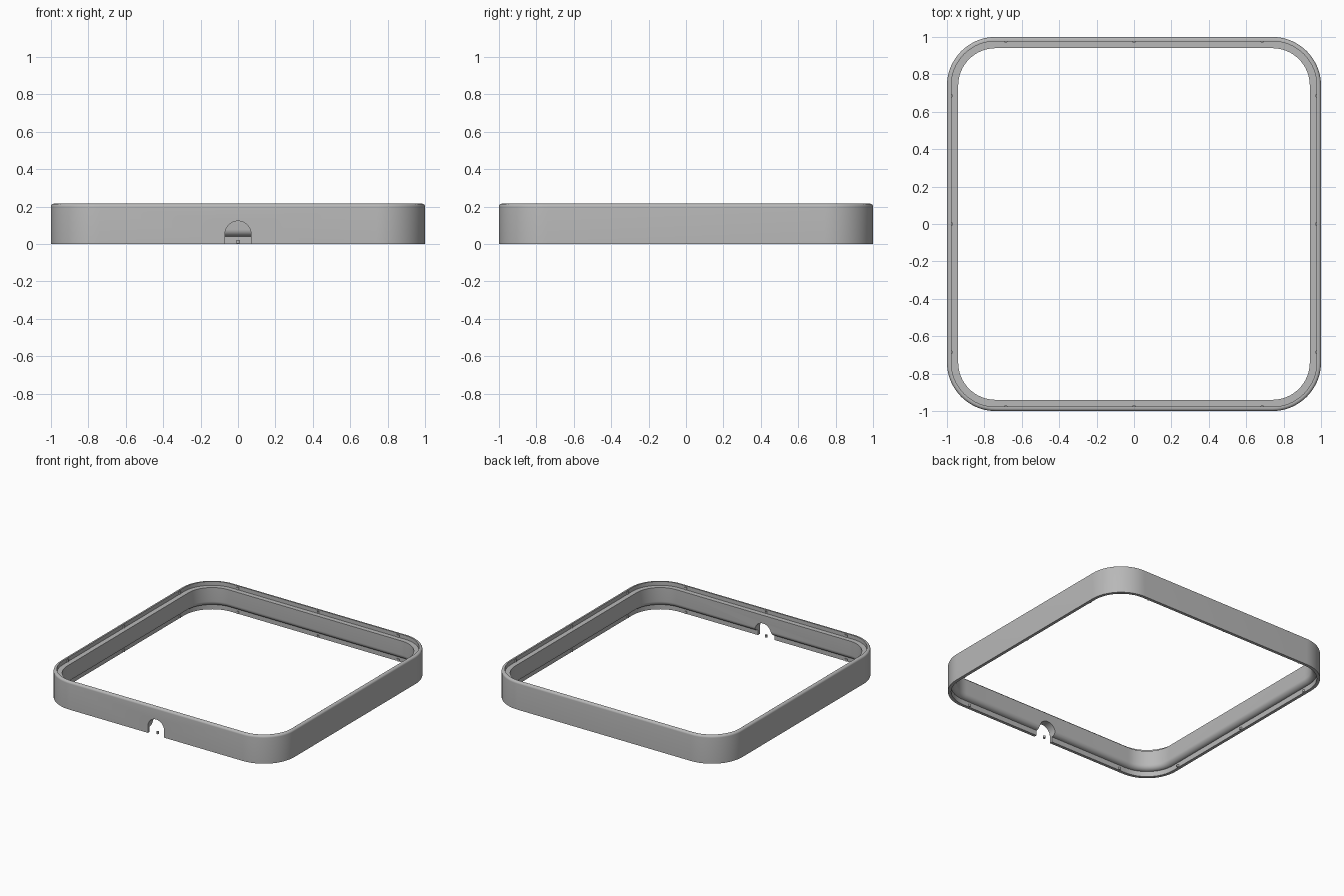
import bpy, bmesh, math

cube = bpy.data.objects.get("Cube")
if cube:
    bpy.data.objects.remove(cube)

grey = bpy.data.materials.new("plain grey")
grey.use_nodes = True
colour = (0.48, 0.48, 0.48, 1)
grey.diffuse_color = colour
grey.node_tree.nodes["Principled BSDF"].inputs["Base Color"].default_value = colour

HEIGHT, CORNER, LIP, FLANGE = 0.215, 0.26, 0.023, 0.06
TOP_STEP, LOW_STEP, ROUND = 0.03, 0.04, 0.016


def arc(cx, cz, r, start, end, steps):
    """Points on a circular arc, angles in degrees."""
    angles = [math.radians(start + (end - start) * i / steps) for i in range(steps + 1)]
    return [(cx + r * math.cos(a), cz + r * math.sin(a)) for a in angles]


def finish(obj):
    obj.data.materials.append(grey)
    bpy.ops.object.select_all(action='DESELECT')
    obj.select_set(True)
    bpy.context.view_layer.objects.active = obj
    bpy.ops.object.shade_smooth_by_angle(angle=math.radians(30))


def new_object(name, bm):
    bmesh.ops.recalc_face_normals(bm, faces=bm.faces)
    mesh = bpy.data.meshes.new(name)
    bm.to_mesh(mesh)
    bm.free()
    obj = bpy.data.objects.new(name, mesh)
    bpy.context.collection.objects.link(obj)
    return obj


def outline(inset, z):
    """Rounded square, inset from the outer edge."""
    c = 1 - CORNER
    pts = []
    for q, (sx, sy) in enumerate(((1, 1), (-1, 1), (-1, -1), (1, -1))):
        pts += arc(sx * c, sy * c, CORNER - inset, 90 * q, 90 * q + 90, 16)
    return [(x, y, z) for x, y in pts]


# Wall cross-section as (inset, height): outer lip, inner flange, rounded underside
fillet = FLANGE - LIP
profile = [(0, 0)]
profile += arc(ROUND, HEIGHT - ROUND, ROUND, 180, 90, 6)
profile += [(LIP, HEIGHT), (LIP, HEIGHT - TOP_STEP), (FLANGE, HEIGHT - TOP_STEP)]
profile += arc(LIP, LOW_STEP + fillet, fillet, 0, -90, 8)
profile += [(LIP, 0)]

# Sweep the section round the frame
bm = bmesh.new()
rings = [[bm.verts.new(p) for p in outline(*point)] for point in profile]
for a, b in zip(rings, rings[1:] + rings[:1]):
    for i in range(len(a)):
        j = (i + 1) % len(a)
        bm.faces.new((a[i], a[j], b[j], b[i]))
frame = new_object("frame", bm)

# Arched cable opening in the front wall
bm = bmesh.new()
arch = [(0.07, -0.1)] + arc(0, 0.052, 0.07, 0, 180, 24) + [(-0.07, -0.1)]
face = bm.faces.new([bm.verts.new((x, -1.1, z)) for x, z in arch])
extruded = bmesh.ops.extrude_face_region(bm, geom=[face])
bmesh.ops.translate(bm, vec=(0, 0.3, 0),
                    verts=[v for v in extruded["geom"] if isinstance(v, bmesh.types.BMVert)])
cutter = new_object("arch_cutter", bm)
cutter.hide_render = True
cut = frame.modifiers.new("arch", 'BOOLEAN')
cut.operation, cut.solver, cut.object = 'DIFFERENCE', 'EXACT', cutter
bpy.context.view_layer.objects.active = frame
bpy.ops.object.modifier_apply(modifier=cut.name)
bpy.data.objects.remove(cutter)
finish(frame)

# Small snap bumps along the inside of both lips
for level, z in (("lower", 0.012), ("upper", HEIGHT - 0.018)):
    for s, side in enumerate(("front", "left", "back", "right")):
        turn = math.radians(90 * s - 90)
        for k, along in enumerate((-0.685, 0, 0.685)):
            out = 1 - LIP
            x = out * math.cos(turn) - along * math.sin(turn)
            y = out * math.sin(turn) + along * math.cos(turn)
            bpy.ops.mesh.primitive_cylinder_add(vertices=16, radius=0.009, depth=0.018,
                                                location=(x, y, z))
            bump = bpy.context.object
            bump.name = f"{level}_{side}_bump_{k + 1}"
            finish(bump)
